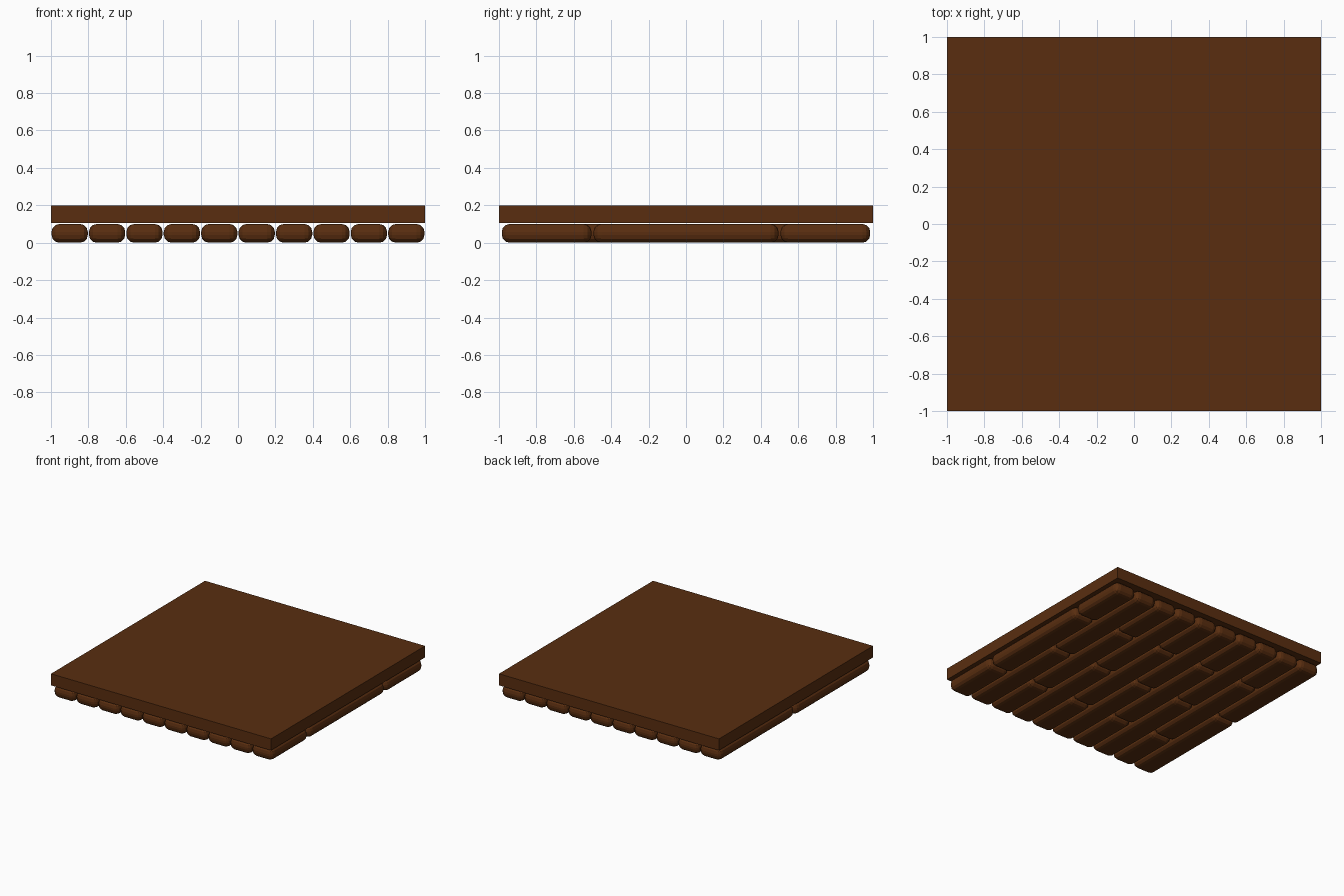
import bpy, bmesh

if "Cube" in bpy.data.objects:
    bpy.data.objects.remove(bpy.data.objects["Cube"])

wood = bpy.data.materials.new("dark brown wood")
wood.diffuse_color = (0.1, 0.027, 0.005, 1)
wood.use_nodes = True
wood.node_tree.nodes["Principled BSDF"].inputs["Base Color"].default_value = wood.diffuse_color


def block(name, x0, x1, y0, y1, z0, z1, bevel=0.0):
    """Box between limits, with optional rounded edges."""
    bm = bmesh.new()
    bmesh.ops.create_cube(bm, size=1)
    for v in bm.verts:
        v.co.x = x0 if v.co.x < 0 else x1
        v.co.y = y0 if v.co.y < 0 else y1
        v.co.z = z0 if v.co.z < 0 else z1
    if bevel:
        bmesh.ops.bevel(bm, geom=bm.edges[:], offset=bevel, segments=3,
                        profile=0.5, affect='EDGES')
    mesh = bpy.data.meshes.new(name)
    bm.to_mesh(mesh)
    bm.free()
    mesh.materials.append(wood)
    obj = bpy.data.objects.new(name, mesh)
    bpy.context.collection.objects.link(obj)
    return obj


# Solid slab on top
block("slab", -1, 1, -1, 1, 0.105, 0.2)

# Ten columns of rounded planks underneath, joints staggered
for i in range(10):
    x = -0.9 + 0.2 * i
    joints = [-0.99, -0.5, 0.5, 0.99] if i % 2 else [-0.99, 0, 0.99]
    for j, (a, b) in enumerate(zip(joints, joints[1:])):
        block(f"plank_{i}_{j}", x - 0.097, x + 0.097,
              a + 0.005, b - 0.005, 0.0, 0.1, 0.042)
